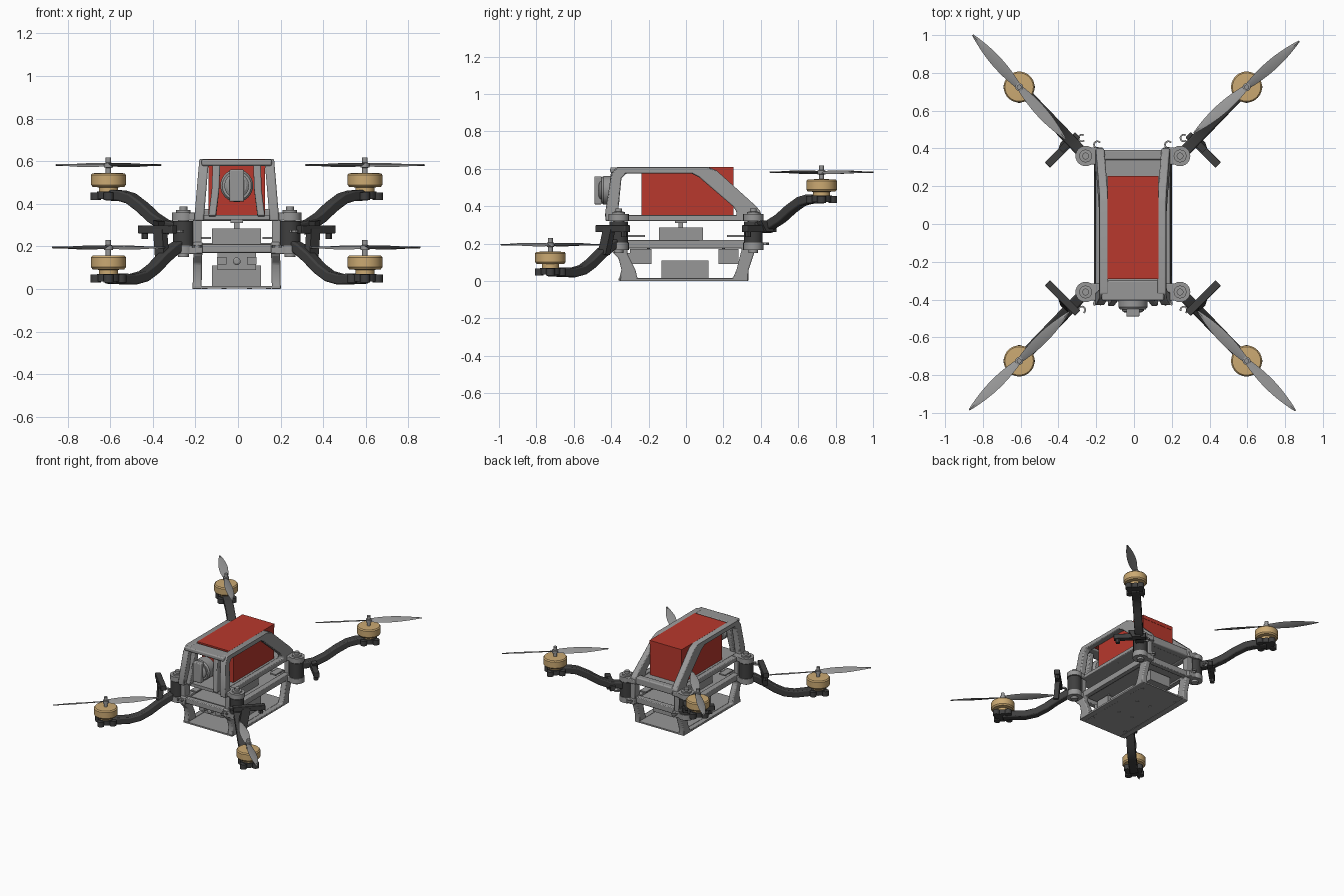
import bpy, bmesh, math
from mathutils import Vector, Matrix

if "Cube" in bpy.data.objects:
    bpy.data.objects.remove(bpy.data.objects["Cube"])


def material(name, rgb):
    m = bpy.data.materials.new(name)
    m.use_nodes = True
    m.diffuse_color = (*rgb, 1)
    m.node_tree.nodes["Principled BSDF"].inputs["Base Color"].default_value = (*rgb, 1)
    return m


GREY = material("frame grey", (0.31, 0.31, 0.31))
DARK = material("arm charcoal", (0.05, 0.05, 0.05))
TAN = material("motor tan", (0.6, 0.4, 0.17))
RED = material("battery red", (0.48, 0.04, 0.026))
parts = []


def build(name, verts, faces, mat, bevel=0.0):
    me = bpy.data.meshes.new(name)
    me.from_pydata([tuple(v) for v in verts], [], faces)
    bm = bmesh.new()
    bm.from_mesh(me)
    bmesh.ops.recalc_face_normals(bm, faces=bm.faces)
    bm.to_mesh(me)
    bm.free()
    me.materials.append(mat)
    ob = bpy.data.objects.new(name, me)
    bpy.context.scene.collection.objects.link(ob)
    if bevel:
        mod = ob.modifiers.new("soft edges", "BEVEL")
        mod.width, mod.segments = bevel, 2
    parts.append(ob)
    return ob


def loft(name, rings, mat, bevel=0.0, closed=False):
    """Skin a list of equal rings; cap the ends unless closed."""
    n, m = len(rings[0]), len(rings)
    faces = [(i * n + j, i * n + (j + 1) % n, (i + 1) % m * n + (j + 1) % n, (i + 1) % m * n + j)
             for i in range(m if closed else m - 1) for j in range(n)]
    if not closed:
        faces += [tuple(range(n)), tuple(range((m - 1) * n, m * n))]
    return build(name, [v for r in rings for v in r], faces, mat, bevel)


def box(name, xs, ys, zs, mat=GREY, bevel=0.0):
    rings = [[(xs[0], ys[0], z), (xs[1], ys[0], z), (xs[1], ys[1], z), (xs[0], ys[1], z)] for z in zs]
    return loft(name, rings, mat, bevel)


def lathe(name, profile, at, mat=GREY, seg=32, axis="Z"):
    rot = Matrix.Rotation(math.pi / 2, 3, "X") if axis == "Y" else Matrix.Identity(3)
    turn = [2 * math.pi * k / seg for k in range(seg)]
    return loft(name, [[Vector(at) + rot @ Vector((r * math.cos(a), r * math.sin(a), z)) for a in turn]
                       for r, z in profile], mat)


def disc(name, x, y, r, z0, z1, mat=GREY, seg=24):
    return lathe(name, [(r, z0), (r, z1)], (x, y, 0), mat, seg)


def sweep(name, pts, side, w, h, mat, bevel=0.0):
    """Rectangular section carried along a path, flat across 'side'."""
    pts, side, rings = [Vector(p) for p in pts], Vector(side).normalized(), []
    for i, p in enumerate(pts):
        t = pts[min(i + 1, len(pts) - 1)] - pts[max(i - 1, 0)]
        up = side.cross(t).normalized()
        rings.append([p + side * a * w / 2 + up * b * h / 2 for a, b in ((-1, -1), (1, -1), (1, 1), (-1, 1))])
    return loft(name, rings, mat, bevel)


def window_panel(name, outer, inner, x_at, thick, s):
    """Upright side panel with one big opening; x_at leans it by height."""
    rings = [[(s * (x_at(z) - d), y, z) for y, z in loop]
             for loop, d in ((outer, 0), (inner, 0), (inner, thick), (outer, thick))]
    return loft(name, rings, GREY, 0.007, closed=True)


# Side panels of the body
UP_OUT = [(-.43, .32), (-.43, .38), (-.40, .57), (-.37, .61), (.12, .61), (.165, .59), (.375, .40), (.4, .37), (.4, .32)]
UP_IN = [(-.36, .352), (-.36, .40), (-.345, .55), (-.32, .575), (.03, .575), (.07, .555), (.25, .40), (.27, .37), (.27, .352)]
LOW_OUT = [(-.36, 0), (-.345, .06), (-.36, .12), (-.4, .16), (-.4, .22), (.38, .22), (.365, .15), (.335, .06), (.335, 0)]
LOW_IN = [(-.26, .015), (-.27, .06), (-.3, .12), (-.315, .15), (-.31, .175), (.3, .175), (.29, .14), (.27, .06), (.25, .015)]
for s, side in ((1, "left"), (-1, "right")):
    window_panel(f"upper_panel_{side}", UP_OUT, UP_IN, lambda z: .2 - (z - .32) * .085, .045, s)
    window_panel(f"lower_panel_{side}", LOW_OUT, LOW_IN, lambda z: .207 - z * .02, .042, s)
    xs = sorted((s * .075, s * .13))
    sweep(f"camera_cheek_{side}", [(s * .115, -.41, .34), (s * .1, -.39, .46), (s * .095, -.375, .59)],
          (1, 0, 0), .035, .05, GREY, .006)
    for y, end in ((-.27, "front"), (.27, "back")):
        box(f"side_pin_{end}_{side}", sorted((s * .12, s * .17)), (y - .05, y + .05), (.235, .245))

# Plates and cross members
box("bottom_plate", (-.2, .2), (-.36, .335), (.003, .014))
box("middle_plate", (-.17, .17), (-.33, .33), (.185, .2))
box("battery_deck", (-.17, .17), (-.41, .38), (.325, .348))
box("top_front_bridge", (-.165, .165), (-.405, -.3), (.578, .608), GREY, .008)
box("deck_back_bridge", (-.17, .17), (.34, .392), (.32, .375), GREY, .008)
box("middle_front_bridge", (-.18, .18), (-.39, -.35), (.17, .21), GREY, .005)
box("middle_back_bridge", (-.18, .18), (.335, .375), (.17, .215), GREY, .005)
for i in (-1, 1):
    for y in (-.28, -.1, .1, .26):
        disc("bottom_screw", i * (.15 if abs(y) > .2 else .06), y, .012, 0, .004, GREY, 12)

# Battery with an overhanging top
box("battery", (-.133, .133), (-.237, .253), (.348, .6), RED)
box("battery_top", (-.135, .135), (-.29, .255), (.582, .61), RED)

# Camera
lathe("camera_housing", [(.06, .355), (.077, .37), (.077, .44), (.068, .452)], (0, 0, .485), GREY, 32, "Y")
lathe("camera_lens", [(.058, .44), (.058, .46), (.045, .468)], (0, 0, .485), GREY, 32, "Y")
box("camera_front_clip", (-.035, .035), (-.49, -.45), (.41, .56), GREY, .006)

# Electronics
box("power_board", (-.115, .115), (-.13, .12), (.014, .11))
box("flight_computer", (-.115, .115), (-.145, .09), (.2, .285))
box("antenna_post", (-.012, .012), (-.04, -.015), (.285, .33))
box("antenna_base", (-.03, .03), (-.06, .005), (.31, .325))
box("front_module", (-.09, .09), (-.3, -.185), (.09, .17))
box("back_module", (-.09, .09), (.175, .28), (.09, .17))
for s in (-1, 1):
    box("front_connector", (s * .07 - .022, s * .07 + .022), (-.33, -.3), (.115, .15))
    for y in (-.2, .2):
        disc("module_standoff", s * .07, y, .008, .165, .19, GREY, 10)
lathe("front_port", [(.018, .29), (.018, .335), (.01, .34)], (0, 0, .13), GREY, 16, "Y")


def propeller(name, at, angle, hand):
    """Two twisted, pointed blades joined to one mesh."""
    verts, faces, n = [], [], 12
    for half in (0, math.pi):
        base = len(verts)
        spin = Matrix.Rotation(angle + half, 3, "Z")
        for i in range(n + 1):
            t = i / n
            c = .004 + .027 * math.sin(math.pi * min(1, .12 + .88 * t)) ** .9
            tilt = Matrix.Rotation(hand * math.radians(24 - 16 * t), 3, "X")
            for a, b in ((-c, 0), (0, -.004), (c, 0), (0, .004)):
                verts.append(Vector(at) + spin @ (tilt @ Vector((0, a, b)) + Vector((.37 * t, 0, 0))))
        for i in range(n):
            for j in range(4):
                a, b = base + i * 4, base + i * 4 + 4
                faces.append((a + j, a + (j + 1) % 4, b + (j + 1) % 4, b + j))
        faces += [tuple(range(base, base + 4)), tuple(range(base + 4 * n, base + 4 * n + 4))]
    return build(name, verts, faces, GREY)


def hook(name, at, turn):
    pts = [(at[0] + .018 * math.cos(turn + a * .5), at[1] + .018 * math.sin(turn + a * .5), at[2]) for a in range(10)]
    return sweep(name, pts, (0, 0, 1), .012, .009, GREY)


# Four corners: hinge, arm, foot bar, motor and propeller
FRONT_Z = ((0, .215), (.12, .19), (.25, .15), (.4, .095), (.53, .06), (.68, .045), (1, .05))
BACK_Z = ((0, .285), (.12, .29), (.25, .3), (.4, .335), (.55, .385), (.7, .425), (.82, .438), (1, .44))
for sx, sy, corner, aim in ((1, -1, "front_left", (.26, -.265)), (-1, -1, "front_right", (-.26, -.255)),
                            (1, 1, "back_left", (.275, .24)), (-1, 1, "back_right", (-.245, .275))):
    front = sy < 0
    hx, hy = sx * .25, sy * .36
    mx, my = sx * .602, sy * .725
    # Hinge ears above and below, with the pin
    for z0, z1, level in ((.322, .358, "upper"), (.165, .205, "lower")):
        disc(f"{level}_ear_{corner}", hx, hy, .054, z0, z1)
        box(f"{level}_ear_web_{corner}", sorted((sx * .16, sx * .25)), (hy - .045, hy + .045), (z0, z1), GREY, .005)
    lathe(f"hinge_cap_{corner}", [(.034, .355), (.034, .37), (.018, .371), (.018, .388)], (hx, hy, 0), GREY, 20)
    disc(f"hinge_pin_{corner}", hx, hy, .025, .15, .36)
    box(f"corner_post_{corner}", sorted((sx * .165, sx * .205)), (hy - .03, hy + .03), (.2, .335), GREY, .005)
    disc(f"arm_root_{corner}", hx, hy, .05, .205, .318, DARK)
    # Curved arm
    path = [(hx + (mx - hx) * s, hy + (my - hy) * s, z) for s, z in (FRONT_Z if front else BACK_Z)]
    sweep(f"arm_{corner}", path, (-sy, sx, 0), .06, .05, DARK, .008)
    # Foot bar across the arm
    bx, by = sx * .372, sy * .392
    sweep(f"foot_bar_{corner}", [(bx - sx * .08, by + sy * .08, .28), (bx + sx * .08, by - sy * .08, .28)],
          (sx, sy, 0), .04, .038, DARK, .004)
    disc(f"foot_stub_{corner}", bx + sx * .06, by - sy * .06, .016, .235, .265, DARK, 12)
    stem = sorted((.14, .28) if front else (.26, .32))
    sweep(f"foot_stem_{corner}", [(sx * .35, sy * .44, stem[0]), (sx * .36, sy * .41, stem[1])],
          (sx, -sy, 0), .06, .035, DARK)
    # Cable hooks
    hook(f"outer_hook_{corner}", (sx * .27, sy * .455, .27), sy * 1.0)
    hook(f"inner_hook_{corner}", (sx * .188, sy * .42, .2), sy * .6)
    # Motor mount with four screw lobes
    base = .07 if front else .457
    disc(f"motor_mount_{corner}", mx, my, .055, base - .035, base, DARK)
    for k in range(4):
        a = k * math.pi / 2
        disc(f"mount_lobe_{corner}", mx + .06 * math.cos(a), my + .06 * math.sin(a), .024, base - .04, base - .003, DARK, 14)
    # Motor, shaft, propeller
    lathe(f"motor_{corner}", [(.045, 0), (.045, .02), (.074, .022), (.082, .032), (.082, .078), (.075, .086), (.02, .088)],
          (mx, my, base), TAN, 40)
    lathe(f"motor_shaft_{corner}", [(.013, .085), (.013, .112), (.021, .114), (.021, .134), (.013, .136), (.013, .16)],
          (mx, my, base), GREY, 16)
    propeller(f"propeller_{corner}", (mx, my, base + .125), math.atan2(aim[1], aim[0]), sx * sy)

# Centre the whole model and smooth the round parts
for ob in parts:
    ob.location.x -= .006
    ob.select_set(True)
bpy.context.view_layer.objects.active = parts[0]
bpy.ops.object.shade_smooth_by_angle(angle=math.radians(30))
